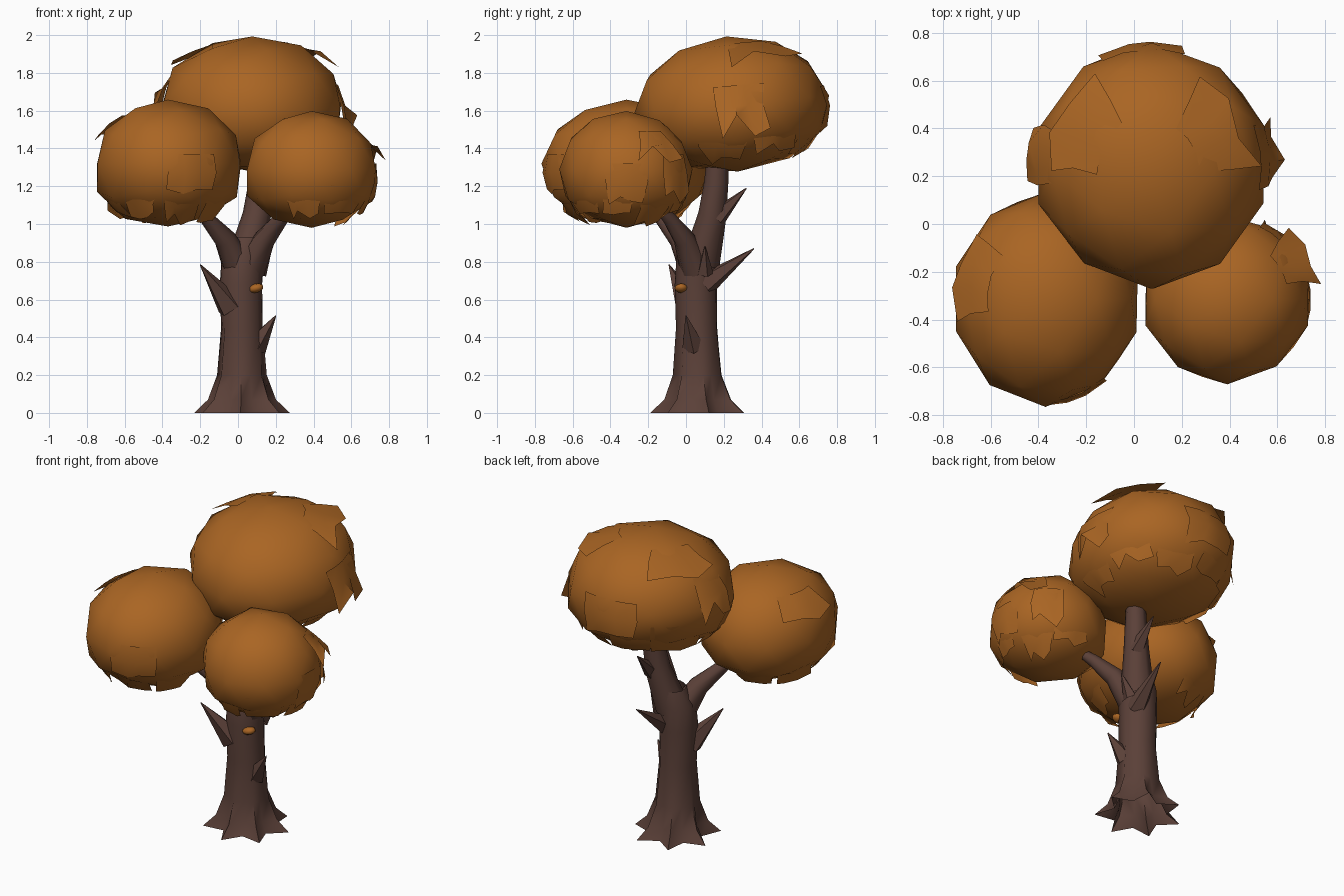
import bpy, bmesh, math, random
from mathutils import Vector, Matrix

if "Cube" in bpy.data.objects:
    bpy.data.objects.remove(bpy.data.objects["Cube"])

random.seed(7)


def material(name, rgb):
    m = bpy.data.materials.new(name)
    m.diffuse_color = (*rgb, 1)
    m.use_nodes = True
    m.node_tree.nodes["Principled BSDF"].inputs["Base Color"].default_value = m.diffuse_color
    return m


BARK = material("brown bark", (0.105, 0.052, 0.040))
LEAF = material("autumn orange", (0.40, 0.13, 0.017))


def finish(bm, name, mat, angle, closed=True):
    if closed:
        bmesh.ops.recalc_face_normals(bm, faces=bm.faces)
    me = bpy.data.meshes.new(name)
    bm.to_mesh(me)
    bm.free()
    me.materials.append(mat)
    ob = bpy.data.objects.new(name, me)
    bpy.context.collection.objects.link(ob)
    bpy.ops.object.select_all(action='DESELECT')
    bpy.context.view_layer.objects.active = ob
    ob.select_set(True)
    bpy.ops.object.shade_smooth_by_angle(angle=math.radians(angle))
    return ob


def loft(bm, rings):
    """Skin between rings; both ends stay open (hidden or standing on the ground)."""
    loops = [[bm.verts.new(p) for p in ring] for ring in rings]
    n = len(loops[0])
    for a, b in zip(loops, loops[1:]):
        for i in range(n):
            bm.faces.new((a[i], a[(i + 1) % n], b[(i + 1) % n], b[i]))


def limb(name, path, radii, sides=7):
    """Tapered tube along a path, used for boughs and broken twigs."""
    pts = [Vector(p) for p in path]
    rings = []
    for i, p in enumerate(pts):
        d = pts[min(i + 1, len(pts) - 1)] - pts[max(i - 1, 0)]
        rot = d.to_track_quat('Z', 'Y')
        rings.append([p + rot @ Vector((radii[i] * math.cos(t), radii[i] * math.sin(t), 0))
                      for t in (math.tau * k / sides for k in range(sides))])
    bm = bmesh.new()
    loft(bm, rings)
    return finish(bm, name, BARK, 65)


# Trunk: star-shaped root flare easing into a round column
# each row: z, centre x, centre y, root radius, hollow radius
rows = [(0.0, 0.02, 0.07, 0.26, 0.16), (0.07, 0.02, 0.07, 0.185, 0.13),
        (0.2, 0.02, 0.065, 0.135, 0.112), (0.45, 0.02, 0.06, 0.113, 0.105),
        (0.68, 0.015, 0.055, 0.115, 0.11), (0.83, 0.025, 0.065, 0.115, 0.11),
        (0.93, 0.05, 0.085, 0.095, 0.09)]
rings = []
for z, cx, cy, root, hollow in rows:
    rings.append([])
    for k in range(14):
        t = math.tau * k / 14 + 0.2
        r = root if k % 2 == 0 else hollow
        rings[-1].append((cx + r * math.cos(t), cy + r * math.sin(t), z))
bm = bmesh.new()
loft(bm, rings)
finish(bm, "trunk", BARK, 65)

# Boughs that carry the three crowns
limb("top_bough", [(0.04, 0.08, 0.80), (0.10, 0.14, 1.05), (0.12, 0.16, 1.22), (0.13, 0.17, 1.4)],
     [0.10, 0.075, 0.064, 0.055], 8)
limb("left_bough", [(0.015, 0.06, 0.74), (-0.07, -0.03, 0.92), (-0.18, -0.14, 1.045), (-0.28, -0.23, 1.15)],
     [0.09, 0.06, 0.036, 0.02])
limb("right_bough", [(0.06, 0.05, 0.76), (0.14, -0.01, 0.92), (0.23, -0.09, 1.03), (0.31, -0.18, 1.13)],
     [0.085, 0.058, 0.038, 0.02])

# Broken twigs: base, tip, base radius
twigs = {
    "left_twig": ((-0.04, 0.01, 0.56), (-0.2, -0.09, 0.785), 0.075),
    "right_twig": ((0.09, 0.04, 0.35), (0.2, 0.0, 0.515), 0.065),
    "back_twig": ((0.07, 0.10, 0.68), (0.10, 0.36, 0.87), 0.065),
    "upper_twig": ((0.12, 0.16, 1.03), (0.12, 0.32, 1.19), 0.055),
    "side_twig": ((0.11, 0.10, 0.74), (0.18, 0.10, 0.88), 0.045),
}
for name, (base, tip, r) in twigs.items():
    limb(name, [base, tip], [r, 0.003], 5)

# Small orange fungus on the front of the trunk
bm = bmesh.new()
bmesh.ops.create_icosphere(bm, subdivisions=2, radius=1,
                           matrix=Matrix.Translation((0.095, -0.025, 0.66))
                           @ Matrix.Rotation(-0.25, 4, 'Y') @ Matrix.Diagonal((0.042, 0.035, 0.024, 1)))
finish(bm, "trunk_fungus", LEAF, 60)


def crown(name, centre, radii, tilt, flaps):
    """Rounded leaf mass, with ragged leaf flaps peeling off its surface."""
    place = (Matrix.Translation(centre) @ Matrix.Rotation(math.radians(tilt), 4, 'X')
             @ Matrix.Diagonal((*radii, 1)))
    bm = bmesh.new()
    bmesh.ops.create_icosphere(bm, subdivisions=2, radius=1.0)
    for v in bm.verts:
        v.co *= random.uniform(0.99, 1.03)
        if v.co.z < 0:                       # fuller, blunter underside
            v.co.x *= 1 + 0.07 * min(1, -v.co.z * 2)
            v.co.y *= 1 + 0.07 * min(1, -v.co.z * 2)
    bmesh.ops.transform(bm, matrix=place, verts=bm.verts)
    finish(bm, name, LEAF, 60)

    bm = bmesh.new()
    for az, el, width, height, lift in flaps:
        grid = []
        for j, s in enumerate((0.98, 1.02, 1.03 + lift)):
            row = []
            for i in range(4):
                e = el + height * (0.5 - j / 2)
                if j == 2:                   # zigzag lower edge
                    e += height * random.uniform(-0.12, 0.4) * (1 if i % 2 else -0.5)
                a = math.radians(az + width * (i / 3 - 0.5) + random.uniform(-3, 3))
                e = math.radians(e)
                p = Vector((math.cos(e) * math.cos(a), math.cos(e) * math.sin(a), math.sin(e)))
                row.append(bm.verts.new(place @ (p * s)))
            grid.append(row)
        for j in range(2):
            for i in range(3):
                bm.faces.new((grid[j + 1][i], grid[j + 1][i + 1], grid[j][i + 1], grid[j][i]))
    finish(bm, name + "_leaf_flaps", LEAF, 60, closed=False)


def skirt(start, end, count, el):
    """Row of flaps round the lower rim between two compass angles."""
    return [(start + (end - start) * (k + 0.5) / count, el + random.uniform(-8, 8),
             random.uniform(28, 42), random.uniform(24, 36), random.uniform(0.01, 0.08))
            for k in range(count)]


# Flaps: compass angle, elevation, width, height, lift
crown("top_crown", (0.075, 0.245, 1.635), (0.485, 0.51, 0.36), 5,
      skirt(-30, 210, 6, -32) + [(5, -2, 30, 36, 0.13), (175, 12, 28, 36, 0.06), (30, 50, 60, 30, 0.06),
                                 (150, 48, 60, 26, 0.05), (95, -8, 40, 34, 0.03)])
crown("left_crown", (-0.37, -0.315, 1.32), (0.395, 0.44, 0.335), 0,
      skirt(90, 350, 6, -38) + [(165, 38, 50, 26, 0.03), (290, -8, 40, 34, 0.01)])
crown("right_crown", (0.39, -0.315, 1.29), (0.352, 0.35, 0.307), 0,
      skirt(-120, 100, 5, -34) + [(30, 25, 36, 34, 0.11), (50, -5, 34, 40, 0.09), (0, -12, 34, 36, 0.04)])
